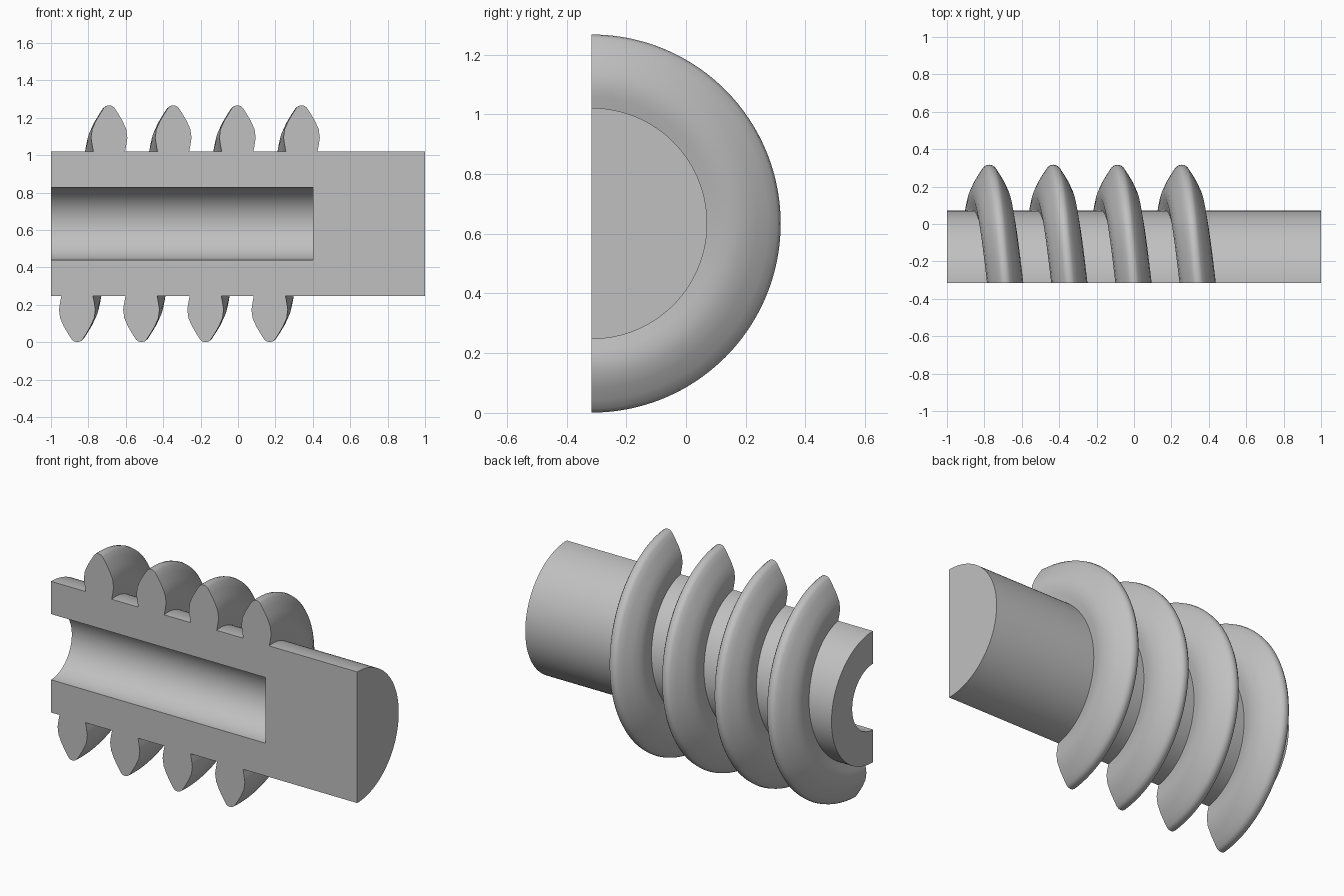
import bpy
import bmesh
from math import sin, cos, pi, radians

if "Cube" in bpy.data.objects:
    bpy.data.objects.remove(bpy.data.objects["Cube"], do_unlink=True)

AXIS_Y, AXIS_Z = -0.316, 0.634
SHAFT_R, BORE_R, TIP_R = 0.387, 0.194, 0.633
PITCH = 0.343

grey = bpy.data.materials.new("plain_grey")
grey.use_nodes = True
colour = (0.53, 0.53, 0.53, 1)
grey.diffuse_color = colour
grey.node_tree.nodes["Principled BSDF"].inputs["Base Color"].default_value = colour


def half_sweep(name, profile, advance=0.0, start_x=0.0, steps=96):
    """Sweep a closed (x, radius) profile half a turn round the axis, bottom to top."""
    bm = bmesh.new()
    rings = []
    for i in range(steps + 1):
        t = i / steps
        a = pi * t
        rings.append([bm.verts.new((start_x + x + advance * t,
                                    AXIS_Y + r * sin(a),
                                    AXIS_Z - r * cos(a))) for x, r in profile])
    n = len(profile)
    for near, far in zip(rings, rings[1:]):
        for j in range(n):
            k = (j + 1) % n
            bm.faces.new((near[j], near[k], far[k], far[j]))
    # Flat section faces on the cut plane
    bm.faces.new(rings[0])
    bm.faces.new(rings[-1][::-1])
    bmesh.ops.remove_doubles(bm, verts=bm.verts[:], dist=1e-5)
    bmesh.ops.recalc_face_normals(bm, faces=bm.faces[:])
    mesh = bpy.data.meshes.new(name)
    bm.to_mesh(mesh)
    bm.free()
    mesh.materials.append(grey)
    obj = bpy.data.objects.new(name, mesh)
    bpy.context.collection.objects.link(obj)
    bpy.ops.object.select_all(action="DESELECT")
    obj.select_set(True)
    bpy.context.view_layer.objects.active = obj
    bpy.ops.object.shade_smooth_by_angle(angle=radians(40))
    return obj


# Halved shaft with a blind bore from the left end
half_sweep("shaft", [(-1, BORE_R), (-1, SHAFT_R), (1, SHAFT_R),
                     (1, 0), (0.4, 0), (0.4, BORE_R)])

# Leaf-shaped thread section: one flank, mirrored about the tip
flank = [(0.084, SHAFT_R - 0.004), (0.092, 0.425), (0.097, 0.46), (0.091, 0.505),
         (0.071, 0.55), (0.046, 0.592), (0.027, 0.621), (0.015, 0.63)]
section = flank + [(0, TIP_R)] + [(-x, r) for x, r in reversed(flank)]

# Four half turns of the helical thread
for i in range(4):
    half_sweep(f"thread_turn_{i + 1}", section, PITCH / 2, -0.86 + i * PITCH)
